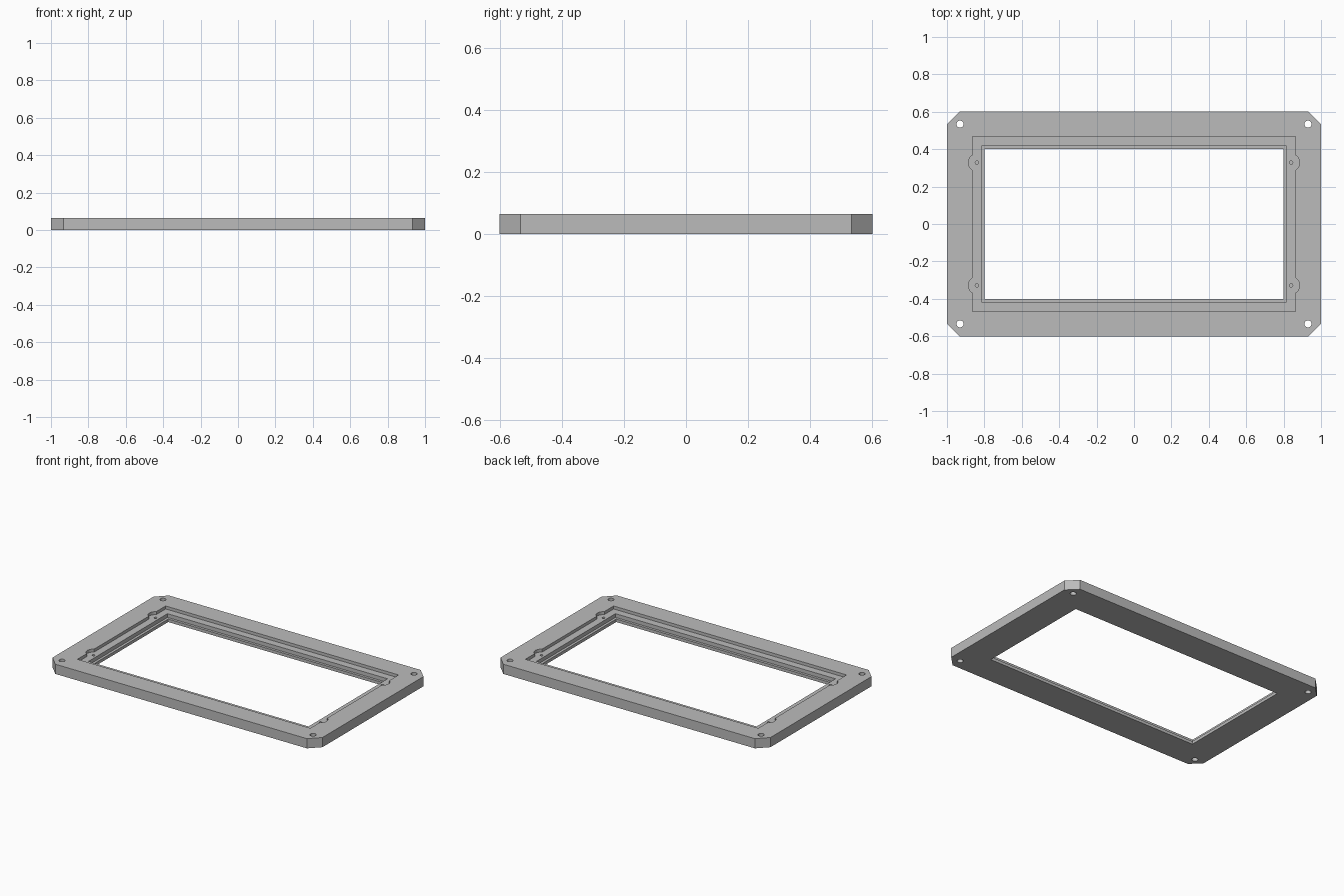
import bpy
import bmesh
from math import radians

cube = bpy.data.objects.get("Cube")
if cube:
    bpy.data.objects.remove(cube, do_unlink=True)

THICK = 0.065
POCKET_FLOOR = 0.045
LEDGE_FLOOR = 0.02
ABOVE, BELOW = THICK + 0.05, -0.05
CORNERS = [(sx, sy) for sx in (-1, 1) for sy in (-1, 1)]

grey = bpy.data.materials.new("plain grey")
grey.use_nodes = True
colour = (0.5, 0.5, 0.5, 1)
grey.diffuse_color = colour
grey.node_tree.nodes["Principled BSDF"].inputs["Base Color"].default_value = colour


def prism(name, outline, z0, z1):
    """Extrude a flat outline between two heights."""
    bm = bmesh.new()
    base = bm.faces.new([bm.verts.new((x, y, z0)) for x, y in outline])
    top = bmesh.ops.extrude_face_region(bm, geom=[base])["geom"]
    bmesh.ops.translate(bm, vec=(0, 0, z1 - z0),
                        verts=[v for v in top if isinstance(v, bmesh.types.BMVert)])
    bmesh.ops.recalc_face_normals(bm, faces=bm.faces)
    mesh = bpy.data.meshes.new(name)
    bm.to_mesh(mesh)
    bm.free()
    obj = bpy.data.objects.new(name, mesh)
    bpy.context.collection.objects.link(obj)
    mesh.materials.append(grey)
    return obj


def box(name, hx, hy, z0, z1):
    return prism(name, [(-hx, -hy), (hx, -hy), (hx, hy), (-hx, hy)], z0, z1)


def cylinder(name, x, y, radius, z0, z1):
    bpy.ops.mesh.primitive_cylinder_add(vertices=32, radius=radius, depth=z1 - z0,
                                        location=(x, y, (z0 + z1) / 2))
    obj = bpy.context.object
    obj.name = name
    obj.data.materials.append(grey)
    return obj


def cut(target, cutter):
    """Subtract the cutter and discard it."""
    cutter.hide_render = True
    mod = target.modifiers.new("cut", "BOOLEAN")
    mod.operation = "DIFFERENCE"
    mod.solver = "EXACT"
    mod.object = cutter
    bpy.context.view_layer.objects.active = target
    bpy.ops.object.modifier_apply(modifier=mod.name)
    bpy.data.objects.remove(cutter, do_unlink=True)


# Rectangular plate with clipped corners
W, D, CW, CD = 1.0, 0.602, 0.932, 0.534
frame = prism("bezel_frame", [(-CW, -D), (CW, -D), (W, -CD), (W, CD),
                              (CW, D), (-CW, D), (-W, CD), (-W, -CD)], 0, THICK)

# Stepped recess and through opening
cut(frame, box("pocket_cutter", 0.863, 0.467, POCKET_FLOOR, ABOVE))
cut(frame, box("ledge_cutter", 0.815, 0.418, LEDGE_FLOOR, ABOVE))
cut(frame, box("opening_cutter", 0.798, 0.401, BELOW, ABOVE))

# Corner bolt holes, rounded screw reliefs and blind screw holes
for sx, sy in CORNERS:
    cut(frame, cylinder("bolt_cutter", sx * 0.93, sy * 0.534, 0.019, BELOW, ABOVE))
    cut(frame, cylinder("relief_cutter", sx * 0.84, sy * 0.328, 0.046, POCKET_FLOOR, ABOVE))
    cut(frame, cylinder("screw_cutter", sx * 0.84, sy * 0.328, 0.009, LEDGE_FLOOR, ABOVE))

# Smooth the hole walls, keep the flat edges crisp
bpy.ops.object.select_all(action="DESELECT")
frame.select_set(True)
bpy.context.view_layer.objects.active = frame
bpy.ops.object.shade_smooth_by_angle(angle=radians(30))
